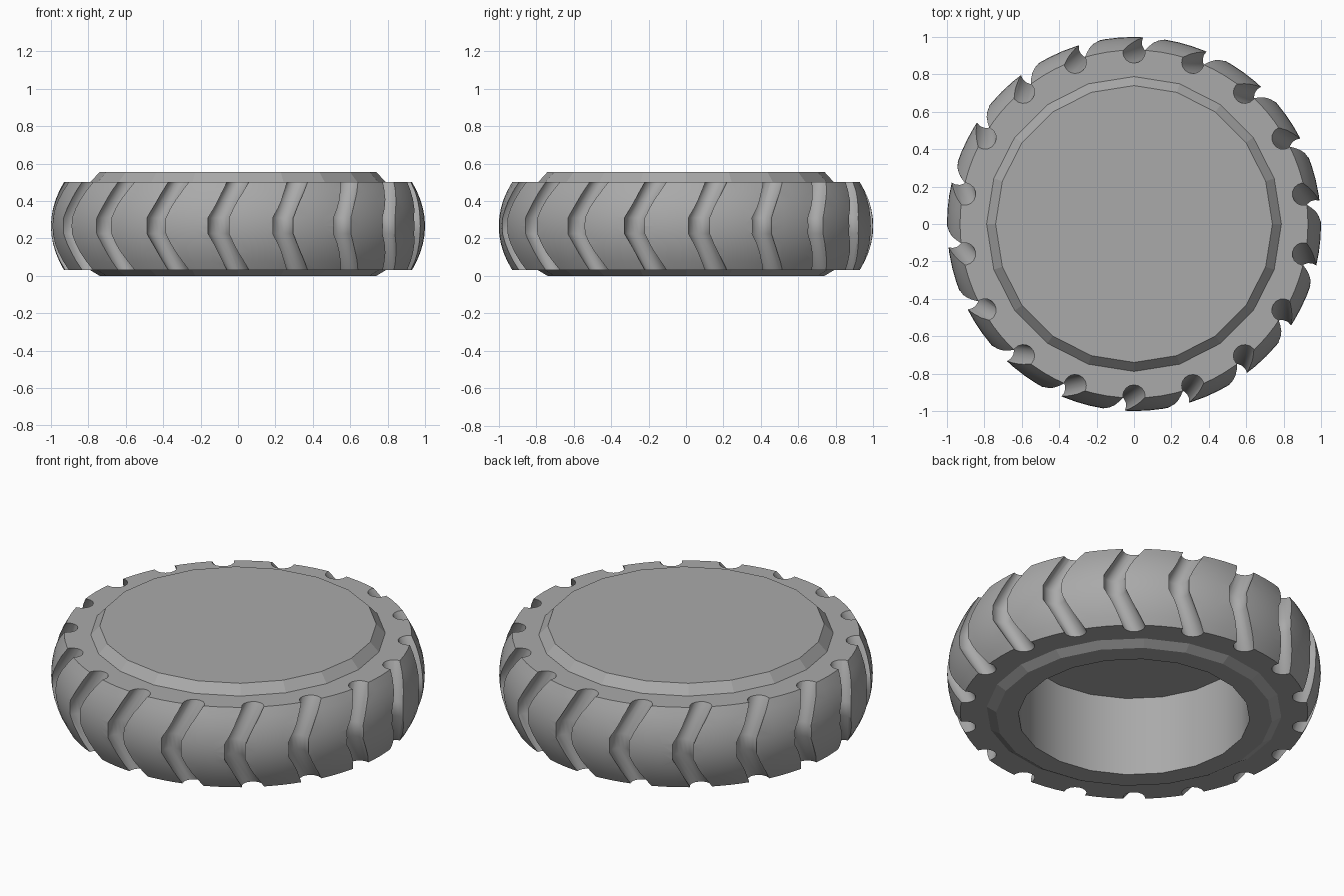
import bpy
import bmesh
from math import pi, sin, cos, radians

if "Cube" in bpy.data.objects:
    bpy.data.objects.remove(bpy.data.objects["Cube"], do_unlink=True)

rubber = bpy.data.materials.new("grey rubber")
grey = (0.40, 0.40, 0.40, 1)
rubber.diffuse_color = grey
rubber.use_nodes = True
rubber.node_tree.nodes["Principled BSDF"].inputs["Base Color"].default_value = grey


def finish(name, bm):
    bmesh.ops.remove_doubles(bm, verts=bm.verts, dist=1e-5)
    bmesh.ops.recalc_face_normals(bm, faces=bm.faces)
    mesh = bpy.data.meshes.new(name)
    bm.to_mesh(mesh)
    bm.free()
    mesh.materials.append(rubber)
    obj = bpy.data.objects.new(name, mesh)
    bpy.context.collection.objects.link(obj)
    return obj


def lathe(name, profile, sides):
    """Spin (radius, height) points about the vertical axis."""
    bm = bmesh.new()
    verts = [bm.verts.new((r, 0, z)) for r, z in profile]
    edges = [bm.edges.new(pair) for pair in zip(verts, verts[1:])]
    bmesh.ops.spin(bm, geom=verts + edges, cent=(0, 0, 0), axis=(0, 0, 1),
                   angle=2 * pi, steps=sides, use_merge=True)
    return finish(name, bm)


def smooth(obj, angle):
    bpy.ops.object.select_all(action='DESELECT')
    obj.select_set(True)
    bpy.context.view_layer.objects.active = obj
    bpy.ops.object.shade_smooth_by_angle(angle=radians(angle))


# Hub shell: closed top, bevelled rims, deep recess underneath
hub = lathe("hub_shell", [(0, 0.555), (0.74, 0.555), (0.79, 0.50), (0.79, 0.03),
                          (0.74, 0), (0.62, 0), (0.62, 0.47), (0, 0.47)], 20)
# Only the recess wall is smooth
for face in hub.data.polygons:
    c = face.center
    face.use_smooth = abs(face.normal.z) < 0.1 and c.x ** 2 + c.y ** 2 < 0.49
for edge in hub.data.edges:
    a, b = (hub.data.vertices[i].co for i in edge.vertices)
    edge.use_edge_sharp = abs(a.z - b.z) < 0.001

# Tread band: bulging outer wall
low, high, steps = 0.03, 0.502, 10
bulge = [(0.93 + 0.07 * (1 - (2 * i / steps - 1) ** 2), low + (high - low) * i / steps)
         for i in range(steps + 1)]
tread = lathe("tread_band", [(0.69, low)] + bulge + [(0.69, high), (0.69, low)], 80)

# Chevron grooves: round channels that bend at mid height
count, ring = 18, 16
path = [(-0.02, 0.915, -1.3), (0.03, 0.92, 0), (0.225, 0.975, 6), (0.31, 0.975, 6),
        (0.502, 0.92, 0), (0.55, 0.915, -1.3)]    # height, distance, turn
bm = bmesh.new()
for k in range(count):
    rows = []
    for z, dist, turn in path:
        a = pi / 2 + 2 * pi * k / count - radians(turn)
        rows.append([bm.verts.new((dist * cos(a) + 0.06 * cos(a + 2 * pi * i / ring),
                                   dist * sin(a) + 0.06 * sin(a + 2 * pi * i / ring), z))
                     for i in range(ring)])
    for lower, upper in zip(rows, rows[1:]):
        for i in range(ring):
            j = (i + 1) % ring
            bm.faces.new((lower[i], lower[j], upper[j], upper[i]))
    bm.faces.new(rows[0][::-1])
    bm.faces.new(rows[-1])
cutter = finish("groove_cutter", bm)
cutter.hide_render = True

cut = tread.modifiers.new("grooves", 'BOOLEAN')
cut.operation = 'DIFFERENCE'
cut.solver = 'EXACT'
cut.object = cutter
bpy.context.view_layer.objects.active = tread
bpy.ops.object.modifier_apply(modifier=cut.name)
bpy.data.objects.remove(cutter, do_unlink=True)
smooth(tread, 30)
